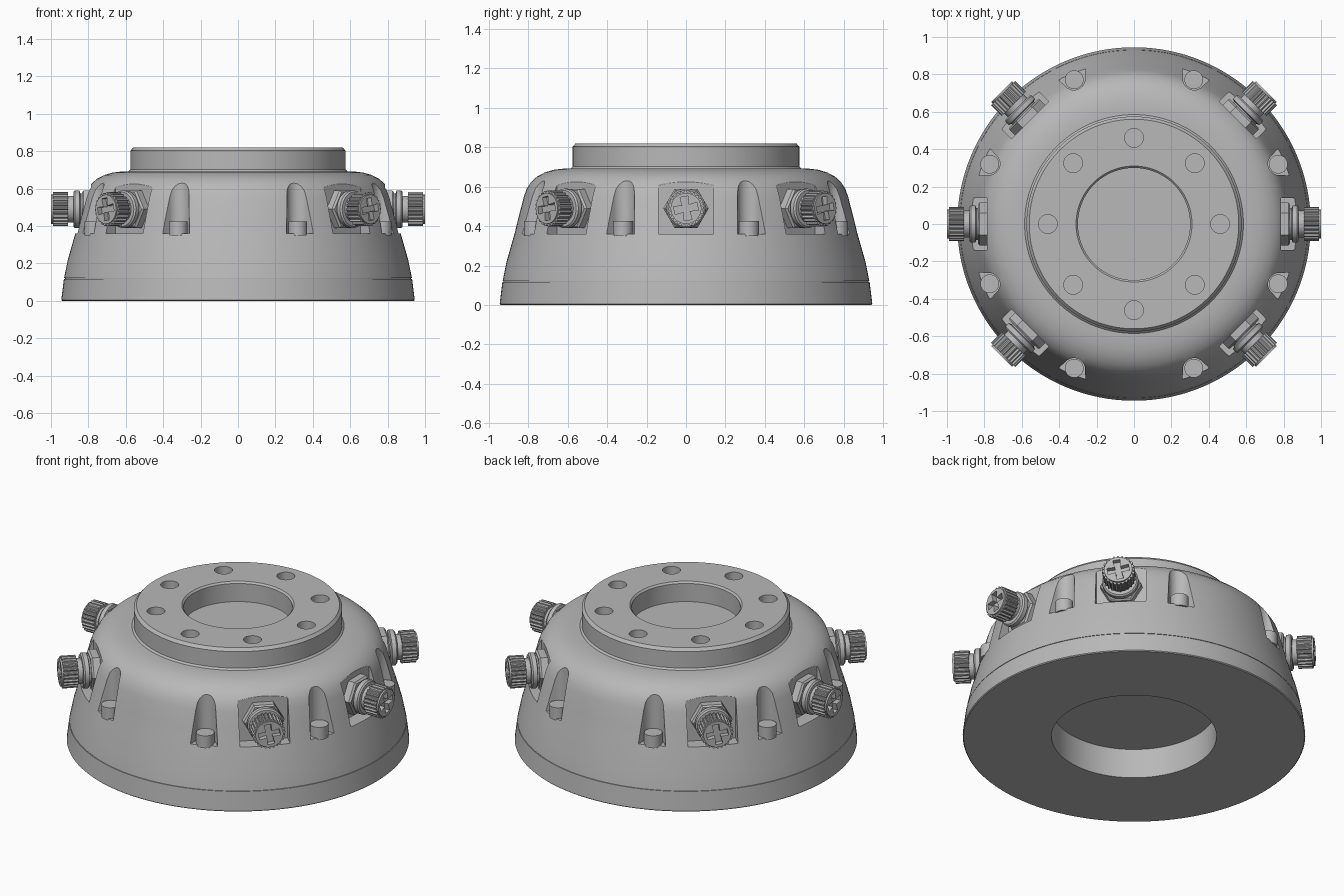
import bpy, bmesh
from math import pi, cos, sin, radians
from mathutils import Matrix

cube = bpy.data.objects.get("Cube")
if cube:
    bpy.data.objects.remove(cube)

metal = bpy.data.materials.new("grey metal")
metal.use_nodes = True
metal.diffuse_color = (0.48, 0.48, 0.48, 1)
metal.node_tree.nodes["Principled BSDF"].inputs["Base Color"].default_value = metal.diffuse_color


def turn(degrees):
    return Matrix.Rotation(radians(degrees), 4, 'Z')


def circle(radius, count, x=0.0):
    return [(x + radius * cos(2 * pi * i / count), radius * sin(2 * pi * i / count))
            for i in range(count)]


def prism(bm, outline, z0, z1, matrix=Matrix()):
    """Extrude a flat outline between two heights."""
    rings = [[bm.verts.new(matrix @ Matrix.Translation((x, y, z)).translation)
              for x, y in outline] for z in (z0, z1)]
    count = len(outline)
    bm.faces.new(rings[0][::-1])
    bm.faces.new(rings[1])
    for i in range(count):
        j = (i + 1) % count
        bm.faces.new((rings[0][i], rings[0][j], rings[1][j], rings[1][i]))


def lathe(bm, profile, steps, matrix=Matrix()):
    """Spin a radius-height profile, whose ends lie on the axis."""
    verts = [bm.verts.new((r, 0, z)) for r, z in profile]
    edges = [bm.edges.new(pair) for pair in zip(verts, verts[1:])]
    spun = bmesh.ops.spin(bm, geom=verts + edges, cent=(0, 0, 0), axis=(0, 0, 1),
                          angle=2 * pi, steps=steps)
    bmesh.ops.remove_doubles(bm, verts=bm.verts, dist=0.0001)
    bmesh.ops.transform(bm, matrix=matrix, verts=bm.verts)


def finish(bm, name):
    bmesh.ops.recalc_face_normals(bm, faces=bm.faces)
    mesh = bpy.data.meshes.new(name)
    bm.to_mesh(mesh)
    bm.free()
    mesh.materials.append(metal)
    obj = bpy.data.objects.new(name, mesh)
    bpy.context.collection.objects.link(obj)
    return obj


def select(obj):
    bpy.ops.object.select_all(action='DESELECT')
    obj.select_set(True)
    bpy.context.view_layer.objects.active = obj


def smooth(obj):
    select(obj)
    bpy.ops.object.shade_smooth_by_angle(angle=radians(30))


def cut(obj, cutter):
    select(obj)
    mod = obj.modifiers.new("cut", 'BOOLEAN')
    mod.operation = 'DIFFERENCE'
    mod.solver = 'EXACT'
    mod.object = cutter
    bpy.ops.object.modifier_apply(modifier=mod.name)
    bpy.data.objects.remove(cutter)


# Domed housing with a raised flange, a top bore and a recess underneath
profile = [(0, 0.18), (0.455, 0.18), (0.455, 0), (0.94, 0), (0.945, 0.005),
           (0.931, 0.118), (0.926, 0.118), (0.926, 0.122), (0.93, 0.122),
           (0.91, 0.22), (0.87, 0.36), (0.848, 0.45), (0.822, 0.55), (0.808, 0.59),
           (0.785, 0.625), (0.755, 0.652), (0.715, 0.673), (0.67, 0.686), (0.62, 0.692),
           (0.585, 0.693), (0.575, 0.703), (0.575, 0.803), (0.56, 0.82),
           (0.31, 0.82), (0.3, 0.81), (0.3, 0.70), (0, 0.70)]
bm = bmesh.new()
lathe(bm, profile, 128)
housing = finish(bm, "housing")

# Cutters: flange holes, flared screw pockets and square connector pockets
connector_angles = (0, 45, 135, 180, 225, 315)
screw_angles = [22.5 + 45 * i for i in range(8)]
flare = [(1.05, -0.16), (1.05, 0.16)]
flare += [(0.84 + 0.06 * cos(a), 0.06 * sin(a))
          for a in (radians(110 + 14 * i) for i in range(11))]
slot = [(0.785, -0.14), (1.05, -0.14), (1.05, 0.14), (0.785, 0.14)]
bm = bmesh.new()
for i in range(8):
    prism(bm, circle(0.05, 32, 0.46), 0.77, 0.9, turn(45 * i))
for angle in screw_angles:
    prism(bm, flare, 0.36, 0.9, turn(angle))
for angle in connector_angles:
    prism(bm, slot, 0.36, 0.9, turn(angle))
cut(housing, finish(bm, "pocket_cutter"))
smooth(housing)

# Screw heads standing in the flared pockets
bm = bmesh.new()
for angle in screw_angles:
    prism(bm, circle(0.05, 32, 0.835), 0.35, 0.425, turn(angle))
smooth(finish(bm, "screw_heads"))

# Connector parts share one outward axis
outward = (Matrix.Translation((0, 0, 0.49)) @ Matrix.Rotation(pi / 2, 4, 'Y')
           @ Matrix.Rotation(pi / 2, 4, 'Z'))

# Hexagonal nut
bm = bmesh.new()
lathe(bm, [(0, 0.775), (0.105, 0.775), (0.115, 0.785), (0.115, 0.825),
           (0.105, 0.835), (0, 0.835)], 6, outward)
nut = finish(bm, "connector_nut")

# Round collar and neck
bm = bmesh.new()
lathe(bm, [(0, 0.83), (0.085, 0.83), (0.085, 0.843), (0.1, 0.848), (0.1, 0.872),
           (0.092, 0.88), (0.072, 0.88), (0.072, 0.92), (0, 0.92)], 40, outward)
collar = finish(bm, "connector_collar")
smooth(collar)

# Ribbed knob with a cross recess in its end
teeth = 24
ribs = []
for i in range(teeth * 4):
    radius = 0.091 if i % 4 < 2 else 0.083
    a = 2 * pi * i / (teeth * 4)
    ribs.append((radius * cos(a), radius * sin(a)))
bm = bmesh.new()
prism(bm, ribs, 0.908, 0.99, outward)
prism_cap = circle(0.078, 40)
knob = finish(bm, "connector_knob")
bm = bmesh.new()
prism(bm, prism_cap, 0.95, 1.0, outward)
cap = finish(bm, "connector_cap")

cross = []
for i in range(4):
    for x, y in ((0.016, -0.016), (0.06, -0.02), (0.06, 0.02)):
        a = i * pi / 2 + radians(10)
        cross.append((x * cos(a) - y * sin(a), x * sin(a) + y * cos(a)))
for part in (knob, cap):
    bm = bmesh.new()
    prism(bm, cross, 0.97, 1.05, outward)
    cut(part, finish(bm, "cross_cutter"))
smooth(cap)

# Repeat the connector around the housing
for part in (nut, collar, knob, cap):
    for angle in connector_angles[1:]:
        copy = part.copy()
        copy.name = f"{part.name}_{angle}"
        copy.matrix_world = turn(angle)
        bpy.context.collection.objects.link(copy)
